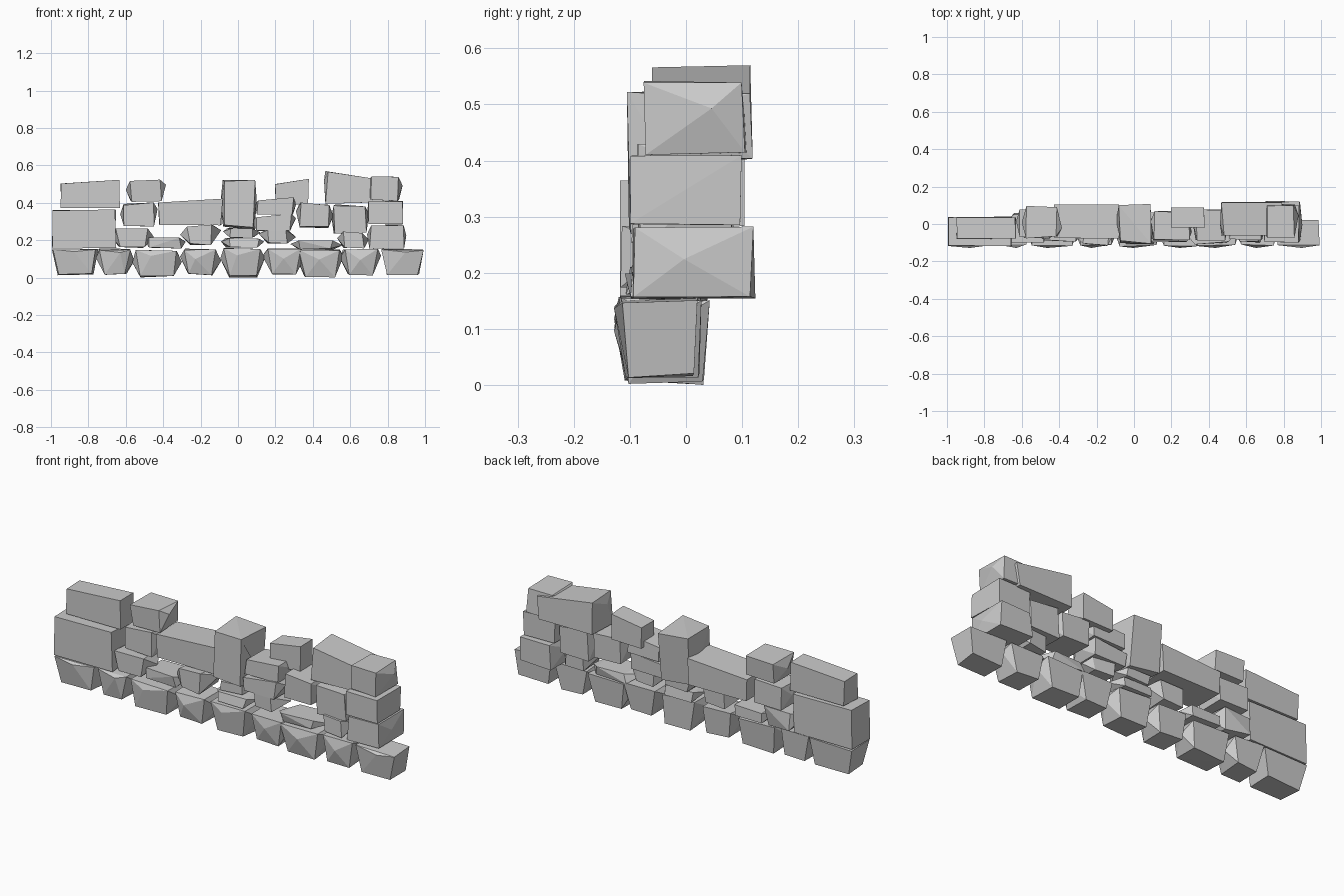
import bpy, bmesh, random
from mathutils import Vector

if "Cube" in bpy.data.objects:
    bpy.data.objects.remove(bpy.data.objects["Cube"])

random.seed(11)


def stone(name, x0, x1, y0, y1, z0, z1, tilt=0.0, taper=0.0, bulge=0.0, chip=0.07):
    """Rough-cut block: hull of nudged box corners, optional bulging ends and tapered base."""
    w, d, h = x1 - x0, y1 - y0, z1 - z0
    nudge = lambda s: random.uniform(0, chip) * s
    pts = []
    for i in (0, 1):
        for j in (0, 1):
            for k in (0, 1):
                inset = bulge + (taper if k == 0 else 0)
                x = x0 + inset + nudge(w) if i == 0 else x1 - inset - nudge(w)
                y = y0 + nudge(d) + (taper * .4 if k == 0 else 0) if j == 0 else y1 - nudge(d) - (taper * .4 if k == 0 else 0)
                z = z0 + nudge(h) if k == 0 else z1 - nudge(h)
                # Sloping top: positive tilt drops the left side, negative the right
                if k and ((tilt > 0 and i == 0) or (tilt < 0 and i == 1)):
                    z -= abs(tilt)
                pts.append((x, y, z))
    if bulge:
        for x in (x0, x1):
            pts.append((x, y0 + d * random.uniform(.3, .7), z0 + h * random.uniform(.45, .75)))
    if taper:
        pts.append((x0 + w * random.uniform(.4, .6), y0 + d * random.uniform(.5, .85), z0))
        pts.append((x0 + w * random.uniform(.35, .65), y0 - .008, z0 + h * random.uniform(.5, .95)))
    bm = bmesh.new()
    c = Vector(((x0 + x1) / 2, (y0 + y1) / 2, (z0 + z1) / 2))
    verts = [bm.verts.new(Vector(p) - c) for p in pts]
    bmesh.ops.convex_hull(bm, input=verts)
    bmesh.ops.dissolve_limit(bm, angle_limit=.16, verts=bm.verts, edges=bm.edges)
    bmesh.ops.recalc_face_normals(bm, faces=bm.faces)
    me = bpy.data.meshes.new(name)
    bm.to_mesh(me)
    bm.free()
    ob = bpy.data.objects.new(name, me)
    ob.location = c
    bpy.context.collection.objects.link(ob)
    return ob


# Foundation course: nine rounded stones, narrower at the base
foundation = [(-1.0, -.745), (-.76, -.555), (-.565, -.30), (-.31, -.09), (-.095, .145),
              (.13, .36), (.31, .565), (.545, .765), (.76, 1.0)]
for n, (a, b) in enumerate(foundation):
    end = n in (0, len(foundation) - 1)
    stone(f"foundation_stone_{n + 1}", a, b, -.12, random.uniform(.03, .05),
          0.0 if n in (2, 4, 6) else .012, random.uniform(.15, .162),
          taper=.025, bulge=0 if end else .015)

# Left end: tall block with a long cap
stone("left_tall_block", -1.0, -.65, -.12, .04, .155, .365, chip=.03)
stone("left_cap_stone", -.95, -.63, -.08, .035, .37, .525, tilt=.02, chip=.02)

# Low filler stones, front to back
fillers = [
    (-.69, -.45, -.11, .06, .155, .27, .03), (-.50, -.28, -.10, .05, .155, .215, .02),
    (-.31, -.09, -.12, .05, .17, .285, .03), (-.09, .14, -.11, .05, .16, .215, .02),
    (-.08, .12, -.09, .06, .21, .265, .02), (.11, .31, -.11, .05, .18, .26, .03),
    (.28, .56, -.11, .04, .15, .20, .03), (.53, .70, -.10, .06, .155, .25, .02),
]
for n, (*box, bulge) in enumerate(fillers):
    stone(f"filler_stone_{n + 1}", *box, bulge=bulge, chip=.13)

# Middle course
stone("middle_left_block", -.63, -.43, -.08, .08, .27, .405, tilt=.01, bulge=.012)
stone("long_slab", -.43, -.08, -.08, .105, .28, .425, tilt=.02, chip=.04)
stone("middle_wedge_lower", .07, .31, -.10, .07, .25, .345, tilt=.02, bulge=.02)
stone("middle_wedge_upper", .09, .31, -.09, .07, .335, .435, tilt=.02, bulge=.01)
stone("middle_right_block", .31, .51, -.09, .08, .265, .405, tilt=-.01, bulge=.015)
stone("middle_right_chunk", .50, .70, -.09, .09, .235, .395, tilt=-.01, bulge=.01)

# Upright stone in the centre, leaning slightly back
upright = stone("upright_stone", -.095, .10, -.115, .105, .255, .53, bulge=.005, chip=.1)
upright.rotation_euler.x = -.04

# Loose top stones
stone("top_left_stone", -.60, -.385, -.08, .10, .405, .53, tilt=.01, bulge=.02, chip=.1)
stone("top_middle_stone", .195, .38, -.02, .09, .39, .53, tilt=.025, chip=.04)
stone("top_right_slab", .46, .80, -.07, .12, .395, .575, tilt=-.05, bulge=.005, chip=.06)

# Right end: stack of three blocks
stone("right_stack_lower", .69, .90, -.10, .13, .15, .285, bulge=.012)
stone("right_stack_middle", .69, .89, -.10, .10, .285, .41, bulge=.006, chip=.03)
stone("right_stack_upper", .685, .88, -.08, .11, .41, .545, bulge=.018)
